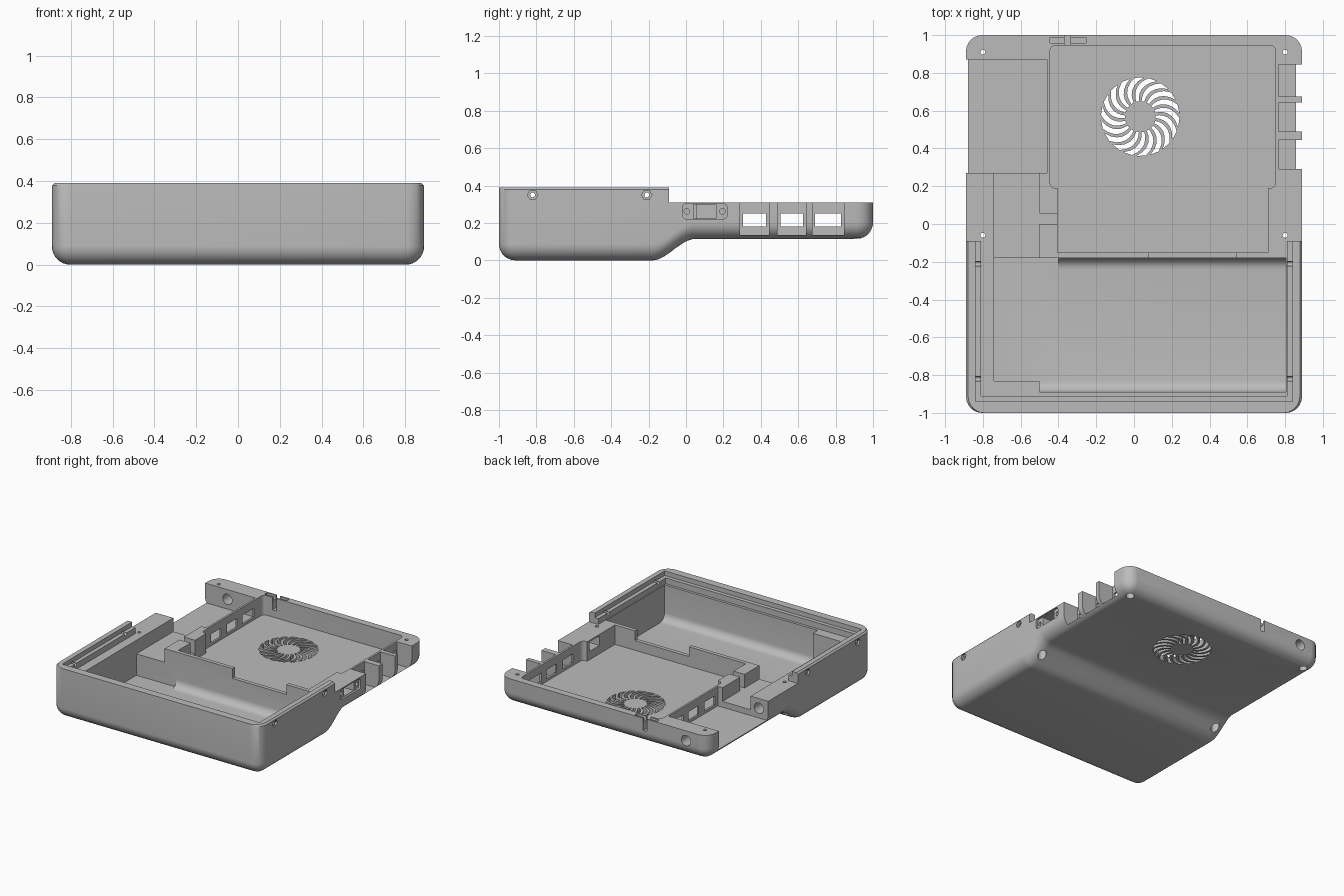
import bpy, bmesh
from math import sin, cos, pi, radians

old = bpy.data.objects.get("Cube")
if old:
    bpy.data.objects.remove(old)

grey = bpy.data.materials.new("mid grey")
grey.use_nodes = True
grey.diffuse_color = (0.5, 0.5, 0.5, 1)
grey.node_tree.nodes["Principled BSDF"].inputs["Base Color"].default_value = (0.5, 0.5, 0.5, 1)

W, R, TOP, DECK, STEP, FLOOR = 0.89, 0.088, 0.39, 0.31, 0.115, 0.16
HIGH = 0.5  # safely above everything


def to_object(bm, name):
    bmesh.ops.recalc_face_normals(bm, faces=bm.faces)
    mesh = bpy.data.meshes.new(name)
    bm.to_mesh(mesh)
    bm.free()
    obj = bpy.data.objects.new(name, mesh)
    bpy.context.collection.objects.link(obj)
    return obj


def add_prism(bm, points, axis, lo, hi):
    """Extrude a 2D outline along one axis."""
    def place(p, h):
        c = list(p)
        c.insert(axis, h)
        return c
    a = [bm.verts.new(place(p, lo)) for p in points]
    b = [bm.verts.new(place(p, hi)) for p in points]
    bm.faces.new(a)
    bm.faces.new(b[::-1])
    for i in range(len(a)):
        j = (i + 1) % len(a)
        bm.faces.new((a[i], a[j], b[j], b[i]))


def rounded(x0, x1, y0, y1, r, corners=(0, 1, 2, 3), n=6):
    """Rectangle outline with chosen corners rounded, counter-clockwise from upper right."""
    pts = []
    for k, (x, y, sx, sy) in enumerate(((x1, y1, -1, -1), (x0, y1, 1, -1),
                                        (x0, y0, 1, 1), (x1, y0, -1, 1))):
        if k not in corners:
            pts.append((x, y))
            continue
        for i in range(n + 1):
            t = pi / 2 * (k + i / n)
            pts.append((x + sx * r + r * cos(t), y + sy * r + r * sin(t)))
    return pts


def circle(x, y, r, n=20):
    return [(x + r * cos(2 * pi * i / n), y + r * sin(2 * pi * i / n)) for i in range(n)]


# Outer shell: cross-sections lofted from front to back
def bottom(y):
    t = min(max((y + 0.18) / 0.23, 0), 1)
    return STEP * t * t * (3 - 2 * t)


sections = []
arc = [radians(a) for a in (3, 12, 24, 36, 48, 60, 75, 90)]
for p in arc:
    sections.append((-1 + R * (1 - cos(p)), R * sin(p)))
sections += [(-0.18 + 0.23 * i / 14, R) for i in range(15)]
for p in reversed(arc):
    sections.append((1 - R * (1 - cos(p)), R * sin(p)))

bm = bmesh.new()
rings = []
for y, r in sections:
    w, base = W - R + r, bottom(y) + R
    half = [(w - 0.012, TOP), (w, TOP - 0.012)]
    half += [(W - R + r * cos(pi / 2 * i / 8), base - r * sin(pi / 2 * i / 8)) for i in range(9)]
    outline = half + [(-x, z) for x, z in reversed(half)]
    rings.append([bm.verts.new((x, y, z)) for x, z in outline])
for a, b in zip(rings, rings[1:]):
    for i in range(len(a)):
        j = (i + 1) % len(a)
        bm.faces.new((a[i], a[j], b[j], b[i]))
bm.faces.new(rings[0])
bm.faces.new(rings[-1])
case = to_object(bm, "case_bottom")
case.data.materials.append(grey)


def cut(*prisms):
    """Subtract a group of separate prisms from the case."""
    bm = bmesh.new()
    for p in prisms:
        add_prism(bm, *p)
    tool = to_object(bm, "cutter")
    tool.hide_render = True
    mod = case.modifiers.new("cut", "BOOLEAN")
    mod.operation, mod.solver, mod.object = "DIFFERENCE", "EXACT", tool
    bpy.context.view_layer.objects.active = case
    bpy.ops.object.modifier_apply(modifier=mod.name)
    bpy.data.objects.remove(tool)


def box(x0, x1, y0, y1, z0, z1=HIGH):
    return ([(x0, y0), (x1, y0), (x1, y1), (x0, y1)], 2, z0, z1)


# Lower rear deck and stepped front rim
cut(box(-1, 1, -0.09, 1.1, DECK))
cut(box(-0.84, 0.84, -0.94, 0, 0.355))
cut(box(-0.81, 0.81, -0.91, 0, DECK))

# Front bay with rounded floor edges, and its square side pocket
cut((rounded(-0.89, -0.18, 0.04, 0.6, 0.06, (2, 3)), 0, -0.5, 0.805))
cut(box(-0.74, -0.4, -0.83, -0.18, 0.04))

# Rear bay, wider towards the back
cut((rounded(-0.445, 0.75, 0.19, 0.945, 0.03), 2, FLOOR, HIGH))
cut(box(-0.405, 0.71, -0.15, 0.3, FLOOR))
# Notch in the wall between the bays
cut(box(0.08, 0.54, -0.25, -0.1, 0.235))

# Open side recess and the raised channel leading to it
cut(box(-1, -0.46, 0.27, 0.87, FLOOR))
cut(box(-0.74, -0.5, -0.3, 0.3, 0.205))
cut(box(-0.55, -0.35, 0, 0.055, 0.205))

# Port alcoves and windows through both bay walls
ports = ((0.29, 0.445), (0.49, 0.642), (0.675, 0.845))
cut(*[box(0.765, 1, a, b, 0.135) for a, b in ports])
cut(*[([(a + 0.014, 0.18), (b - 0.016, 0.18), (b - 0.016, 0.25), (a + 0.014, 0.25)], 0, -0.6, 0.8)
      for a, b in ports])

# Switch opening on the side
cut((rounded(-0.02, 0.22, 0.222, 0.302, 0.02), 0, 0.875, 1))
cut(([(0.04, 0.225), (0.16, 0.225), (0.16, 0.298), (0.04, 0.298)], 0, 0.65, 1))
cut((circle(0.005, 0.262, 0.015), 0, 0.8, 1), (circle(0.195, 0.262, 0.015), 0, 0.8, 1))

# Side screw holes with hexagonal pockets
for y in (-0.82, -0.21):
    cut((circle(y, 0.35, 0.013), 0, -1, 1))
    cut((circle(y, 0.35, 0.028, 6), 0, 0.875, 1), (circle(y, 0.35, 0.028, 6), 0, -1, -0.875))

# Vertical screw holes, counterbored from below
posts = [(x, y) for x in (-0.8, 0.8) for y in (-0.06, 0.91)]
cut(*[(circle(x, y, 0.013), 2, -0.1, HIGH) for x, y in posts])
cut(*[(circle(x, y, 0.03), 2, -0.1, 0.17) for x, y in posts])

# Cable holes beside the recess
cut((circle(-0.7, 0.235, 0.04), 1, 0.8, 1.1), (circle(-0.81, 0.235, 0.04), 1, 0.15, 0.35))

# Latch slot in the back wall
cut(box(-0.445, -0.255, 0.958, 0.988, 0.275))
cut(box(-0.367, -0.335, 0.9, 1.1, 0.215))


# Fan grille: curved slots through the rear floor
def blade(a):
    steps = [i / 6 for i in range(7)]
    def edge(t, side):
        r, ang = 0.082 + 0.126 * t, a - 0.5 * t * t + side * (0.085 + 0.03 * t)
        return (0.033 + r * cos(ang), 0.568 + r * sin(ang))
    return [edge(t, -1) for t in steps] + [edge(t, 1) for t in reversed(steps)]


cut(*[(blade(2 * pi * i / 18), 2, 0.05, 0.25) for i in range(18)])

# Smooth shading on the rounded outside only
bpy.ops.object.select_all(action="DESELECT")
case.select_set(True)
bpy.context.view_layer.objects.active = case
bpy.ops.object.shade_smooth_by_angle(angle=radians(30))
